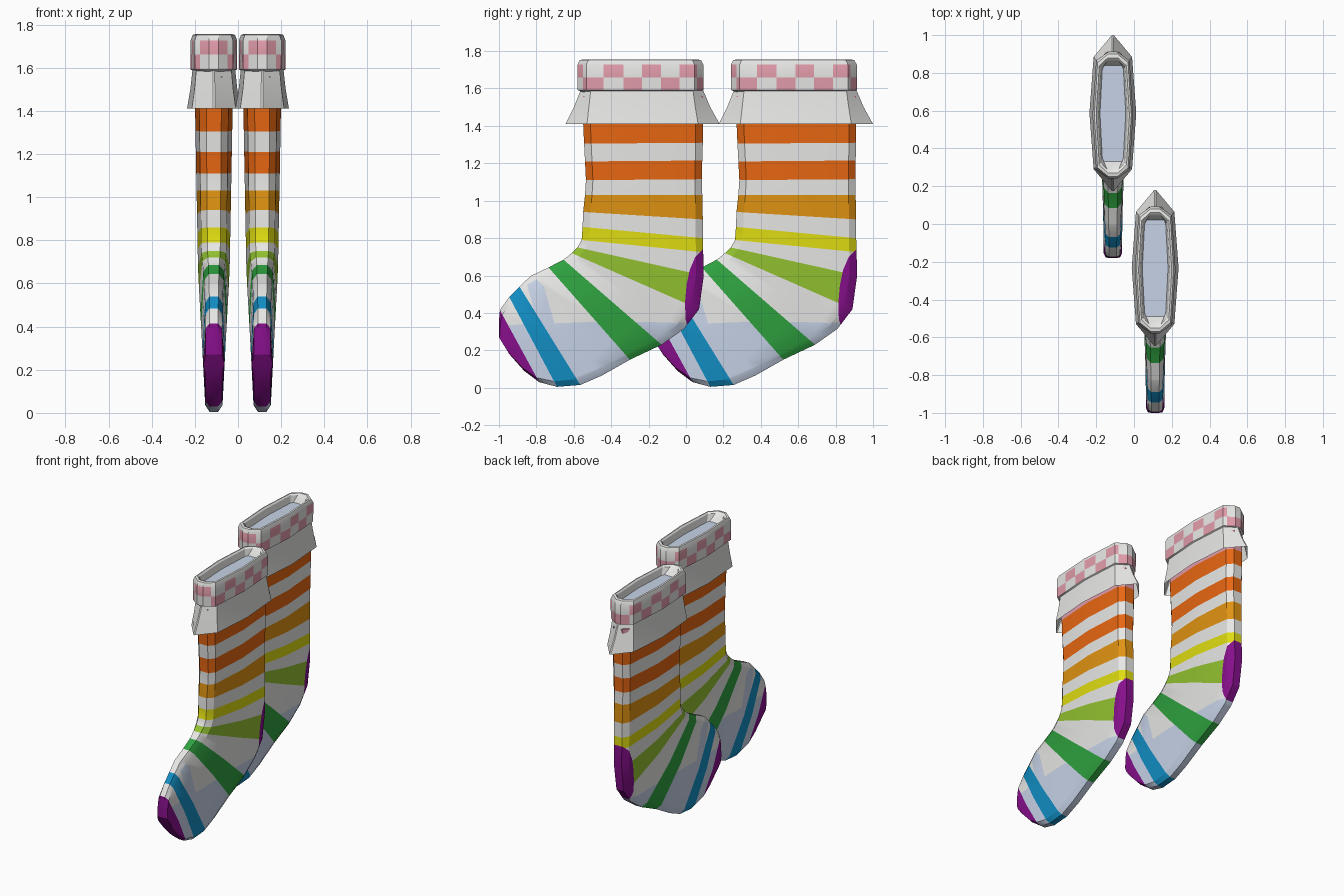
import bpy, bmesh
from mathutils import Vector

if "Cube" in bpy.data.objects:
    bpy.data.objects.remove(bpy.data.objects["Cube"])

COLOURS = {
    "white": (.84, .84, .83), "orange": (.80, .135, .006), "amber": (.74, .29, .006),
    "yellow": (.74, .72, .006), "lime": (.29, .54, .03), "green": (.028, .36, .05),
    "blue": (.006, .27, .55), "purple": (.24, .005, .26),
    "pale_blue": (.57, .65, .80), "pink": (.75, .33, .40)}
NAMES = list(COLOURS)
MATS = []
for n, c in COLOURS.items():
    m = bpy.data.materials.new(n)
    m.diffuse_color = (*c, 1)
    m.use_nodes = True
    m.node_tree.nodes["Principled BSDF"].inputs["Base Color"].default_value = m.diffuse_color
    MATS.append(m)
IDX = {n: i for i, n in enumerate(NAMES)}


def section(yf, zf, yb, zb, w, e=.4, sh=.78, s=.06):
    """Flattened ten-sided loop from a front point to a back point."""
    half = [(e, 0), (sh, s), (1, .5), (sh, 1 - s), (e, 1)]
    loop = half + [(-x, t) for x, t in reversed(half)]
    return [(x * w, yf + (yb - yf) * t, zf + (zb - zf) * t) for x, t in loop]


def loft(loops, bands, first=None, last=None):
    """Skin the loops; bands gives the colour of each strip."""
    bm = bmesh.new()
    rows = [[bm.verts.new(p) for p in l] for l in loops]
    n = len(rows[0])
    for a, b, col in zip(rows, rows[1:], bands):
        for i in range(n):
            j = (i + 1) % n
            bm.faces.new((a[i], a[j], b[j], b[i])).material_index = IDX[col]
    for row, col in ((rows[0], first), (rows[-1], last)):
        if col:
            bm.faces.new(row).material_index = IDX[col]
    bmesh.ops.recalc_face_normals(bm, faces=bm.faces)
    return bm


def cut(bm, faces, co, no):
    geom = set(faces)
    for f in faces:
        geom.update(f.edges)
        geom.update(f.verts)
    r = bmesh.ops.bisect_plane(bm, geom=list(geom), dist=1e-5, plane_co=co, plane_no=no)
    return [g for g in r["geom"] if isinstance(g, bmesh.types.BMFace)]


def paint(bm, poly, colour, only=None):
    """Cut a convex side-view (y, z) polygon into the surface and colour it."""
    faces = [f for f in bm.faces if only is None or f.material_index == IDX[only]]
    for (y0, z0), (y1, z1) in zip(poly, poly[1:] + poly[:1]):
        co, no = Vector((0, y0, z0)), Vector((0, z1 - z0, y0 - y1))
        if not faces:
            return
        faces = [f for f in cut(bm, faces, co, no)
                 if (f.calc_center_median() - co).dot(no) < 0]
    for f in faces:
        f.material_index = IDX[colour]


def place(bm, name):
    me = bpy.data.meshes.new(name)
    bm.to_mesh(me)
    bm.free()
    for m in MATS:
        me.materials.append(m)
    for side, x, y in (("right", .112, 0), ("left", -.112, .82)):
        ob = bpy.data.objects.new(f"{name}_{side}", me)
        ob.location = (x, y, 0)
        bpy.context.collection.objects.link(ob)
    bpy.ops.object.select_all(action='DESELECT')
    ob.select_set(True)
    bpy.context.view_layer.objects.active = ob
    bpy.ops.object.shade_smooth_by_angle(angle=.5)


# Sock body: front point, back point, colour of the strip below
RINGS = [
    (-.55, 1.56, .09, 1.56, "pink"), (-.55, 1.42, .09, 1.42, "orange"),
    (-.545, 1.305, .09, 1.31, "white"), (-.54, 1.21, .087, 1.215, "orange"),
    (-.535, 1.11, .085, 1.115, "white"), (-.54, 1.03, .087, 1.03, "amber"),
    (-.55, .94, .09, .90, "white"), (-.553, .86, .09, .80, "yellow"),
    (-.558, .79, .092, .725, "white"), (-.58, .75, .095, .60, "lime"),
    (-.612, .72, .07, .42, "white"), (-.635, .70, -.01, .315, "white"),
    (-.655, .685, -.13, .23, "green"), (-.735, .643, -.30, .15, "white"),
    (-.83, .598, -.45, .065, "white"), (-.89, .54, -.565, .015, "blue"),
    (-.945, .485, -.69, .005, "white"), (-.995, .415, -.785, .03, "purple"),
    (-1.0, .36, -.865, .09, "purple"), (-1.0, .27, -.945, .18, "purple")]


def half_width(z):
    for (z0, w0), (z1, w1) in (((1.4, .087), (.65, .073)), ((.65, .073), (.2, .048))):
        if z >= z1:
            return w1 + (w0 - w1) * min(1, (z - z1) / (z0 - z1))
    return .048


body = loft([section(*r[:4], half_width((r[1] + r[3]) / 2)) for r in RINGS],
            [r[4] for r in RINGS[:-1]], "pink", "purple")
# Heel patch
paint(body, [(.015, .30), (.09, .33), (.13, .53), (.13, .70), (.09, .74), (.05, .70),
             (.02, .63), (.003, .55), (-.005, .46), (-.003, .37)], "purple")
# Pale wash on the foot
paint(body, [(-1.1, -.1), (.1, -.1), (.1, .345), (-.4, .355), (-1.1, .33)], "pale_blue", "white")
paint(body, [(-.78, .3), (-.69, .3), (-.76, .54), (-.80, .58), (-.85, .55)], "pale_blue", "white")
place(body, "sock_body")

# Flared skirt under the cuff
skirt = loft([section(f, z, b, z, w, .04, .82, s) for f, b, z, w, s in (
    (-.56, .088, 1.60, .098, .08), (-.60, .13, 1.50, .109, .11),
    (-.645, .18, 1.41, .124, .14))], ["white", "white"])
place(skirt, "skirt")

# Cuff with chequered wall, rolled rim and lining
cuff_rings = [(-.55, .06, 1.58, .09, .2, .08), (-.58, .093, 1.592, .107, .2, .07),
              (-.58, .093, 1.66, .108, .2, .07), (-.58, .093, 1.727, .108, .2, .07),
              (-.568, .08, 1.752, .098, .25, .07), (-.55, .06, 1.755, .088, .3, .07),
              (-.53, .045, 1.745, .078, .4, .06), (-.49, .02, 1.70, .068, .7, .04)]
cuff = loft([section(f, z, b, z, w, e, .82, s) for f, b, z, w, e, s in cuff_rings],
            ["white", "pink", "pink", "white", "white", "white", "white"],
            None, "pale_blue")
COLS = [-.55, -.44, -.335, -.235, -.135, -.035, .06]
for y in COLS:
    cut(cuff, [f for f in cuff.faces if f.material_index == IDX["pink"]], (0, y, 0), (0, 1, 0))
for f in cuff.faces:
    if f.material_index == IDX["pink"]:
        c = f.calc_center_median()
        if (sum(c.y > y for y in COLS) + (c.z < 1.66)) % 2:
            f.material_index = IDX["white"]
place(cuff, "cuff")
